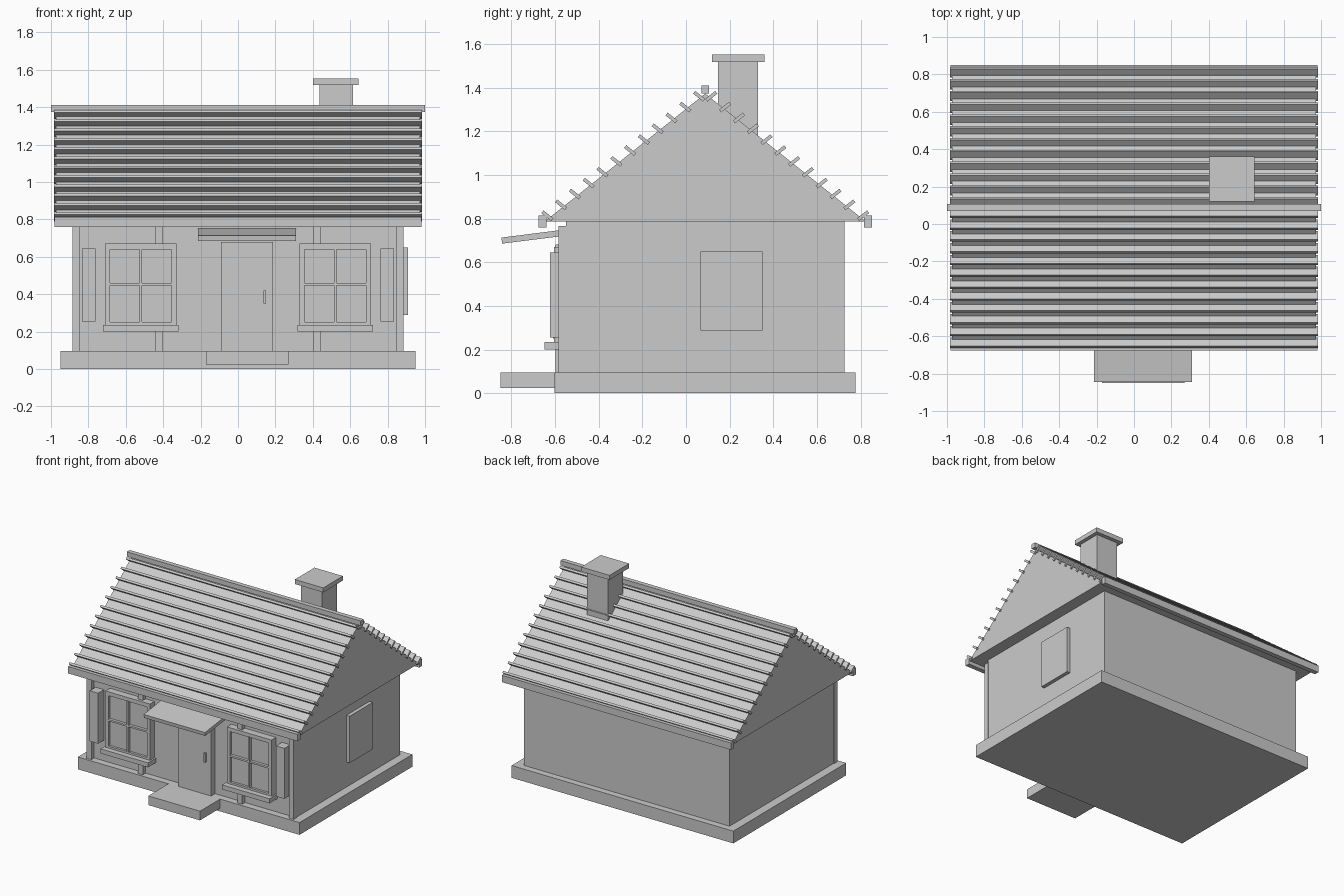
import bpy, bmesh
from math import atan2
from mathutils import Vector

if "Cube" in bpy.data.objects:
    bpy.data.objects.remove(bpy.data.objects["Cube"])


def box(name, x, y, z, tilt=0.0):
    """Axis-aligned box from (min, max) ranges, optionally tilted about x."""
    size = Vector((x[1] - x[0], y[1] - y[0], z[1] - z[0]))
    bm = bmesh.new()
    bmesh.ops.create_cube(bm, size=1)
    bmesh.ops.scale(bm, vec=size, verts=bm.verts)
    me = bpy.data.meshes.new(name)
    bm.to_mesh(me)
    bm.free()
    ob = bpy.data.objects.new(name, me)
    ob.location = (sum(x) / 2, sum(y) / 2, sum(z) / 2)
    ob.rotation_euler.x = tilt
    bpy.context.collection.objects.link(ob)
    return ob


MID = 0.088            # y of the ridge line
EAVE_Z, APEX_Z = 0.787, 1.372
HALF = 0.735           # half depth of the roof

# Plinth, walls and front step
box("foundation", (-0.948, 0.948), (-0.603, 0.776), (0, 0.095))
box("walls", (-0.88, 0.88), (-0.55, 0.725), (0.095, 0.787))
box("front_step", (-0.172, 0.27), (-0.85, -0.6), (0.025, 0.096))

# Front timber posts
for px in (-0.865, -0.425, 0.425, 0.865):
    box("wall_post", (px - 0.02, px + 0.02), (-0.585, -0.545), (0.095, 0.765))

# Solid gable roof
bm = bmesh.new()
tri = [(MID - HALF, EAVE_Z), (MID + HALF, EAVE_Z), (MID, APEX_Z)]
face = bm.faces.new([bm.verts.new((-0.972, y, z)) for y, z in tri])
ext = bmesh.ops.extrude_face_region(bm, geom=[face])
bmesh.ops.translate(bm, vec=(1.944, 0, 0),
                    verts=[v for v in ext["geom"] if isinstance(v, bmesh.types.BMVert)])
bmesh.ops.recalc_face_normals(bm, faces=bm.faces)
me = bpy.data.meshes.new("roof")
bm.to_mesh(me)
bm.free()
bpy.context.collection.objects.link(bpy.data.objects.new("roof", me))

# Roof battens standing out of each slope, and gutters along the eaves
pitch = atan2(APEX_Z - EAVE_Z, HALF)
for side in (-1, 1):
    for i in range(12):
        t = i / 11
        y = MID + side * (0.723 + t * (0.028 - 0.723))
        z = 0.813 + t * (1.36 - 0.813)
        box("roof_batten", (-0.983, 0.983), (y - 0.029, y + 0.029),
            (z - 0.008, z + 0.008), side * pitch)
    g = MID + side * 0.745
    box("gutter", (-0.98, 0.98), (g - 0.018, g + 0.018), (0.76, 0.813))
box("ridge_cap", (-1, 1), (MID - 0.018, MID + 0.018), (1.373, 1.41))

# Chimney
box("chimney", (0.435, 0.615), (0.147, 0.33), (1.17, 1.52))
box("chimney_cap", (0.402, 0.645), (0.12, 0.36), (1.517, 1.552))

# Door with handle and sloping canopy
box("door", (-0.092, 0.188), (-0.598, -0.545), (0.095, 0.68))
box("door_handle", (0.136, 0.15), (-0.618, -0.595), (0.35, 0.42))
box("door_canopy", (-0.215, 0.31), (-0.845, -0.54), (0.704, 0.732), 0.125)

# Front windows with sill, glazing bars and one outer shutter each
for s in (-1, 1):
    c = s * 0.52
    for e in (-1, 1):
        fx = c + e * 0.178
        box("window_jamb", (fx - 0.0125, fx + 0.0125), (-0.605, -0.545), (0.22, 0.67))
        fz = 0.445 + e * 0.21
        box("window_rail", (c - 0.178, c + 0.178), (-0.605, -0.545), (fz - 0.015, fz + 0.015))
    box("window_glass", (c - 0.17, c + 0.17), (-0.587, -0.545), (0.24, 0.65))
    box("glazing_bar_upright", (c - 0.007, c + 0.007), (-0.61, -0.58), (0.25, 0.645))
    box("glazing_bar_level", (c - 0.166, c + 0.166), (-0.609, -0.58), (0.445, 0.459))
    box("window_sill", (c - 0.203, c + 0.203), (-0.647, -0.545), (0.2, 0.235))
    box("shutter", (s * 0.797 - 0.036, s * 0.797 + 0.036), (-0.622, -0.545), (0.255, 0.645))

# Side window panel on the right wall
box("side_window", (0.87, 0.908), (0.067, 0.35), (0.288, 0.65))
